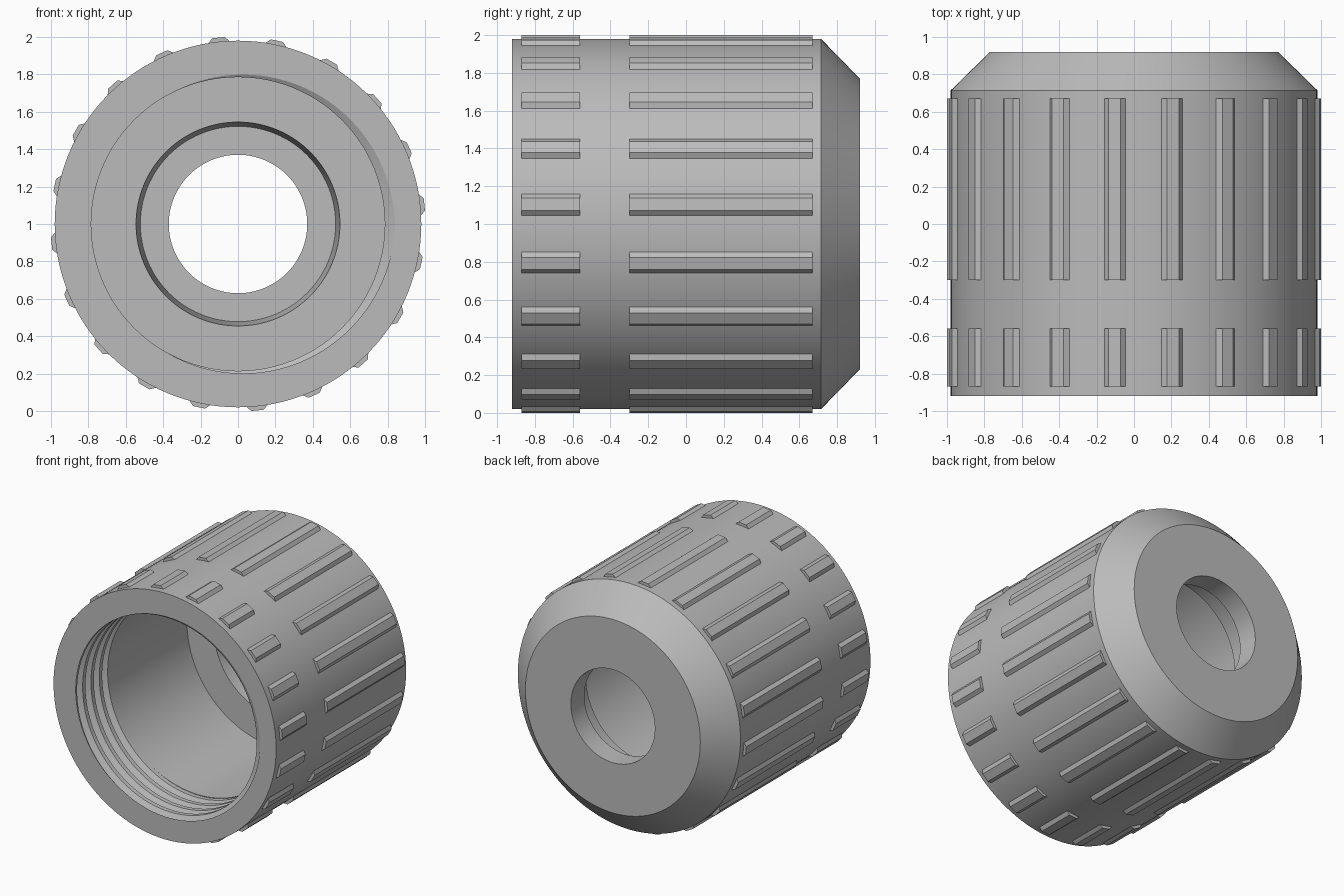
import bpy, bmesh
from math import sin, cos, pi, radians
from mathutils import Matrix, Vector

cube = bpy.data.objects.get("Cube")
if cube:
    bpy.data.objects.remove(cube, do_unlink=True)

grey = bpy.data.materials.new("plain_grey")
grey.use_nodes = True
color = (0.5, 0.5, 0.5, 1)
grey.diffuse_color = color
grey.node_tree.nodes["Principled BSDF"].inputs["Base Color"].default_value = color

AXIS = Vector((0, 0, 1))     # the cap lies along y, at this height
FRONT, BACK = -0.92, 0.92
THREAD_END = -0.5
PITCH = 0.105
BORE, GROOVE = 0.785, 0.84
HALF_GROOVE = 0.33           # as a share of the pitch
COLUMNS = 128


def finish(name, bm, smooth):
    bmesh.ops.recalc_face_normals(bm, faces=bm.faces)
    mesh = bpy.data.meshes.new(name)
    bm.to_mesh(mesh)
    bm.free()
    mesh.materials.append(grey)
    obj = bpy.data.objects.new(name, mesh)
    bpy.context.collection.objects.link(obj)
    if smooth:
        bpy.ops.object.select_all(action='DESELECT')
        obj.select_set(True)
        bpy.context.view_layer.objects.active = obj
        bpy.ops.object.shade_smooth_by_angle(angle=radians(30))
    return obj


def thread_radius(y, turn):
    u = (y - FRONT) / PITCH - turn
    d = abs(u - round(u)) / HALF_GROOVE
    return GROOVE - (GROOVE - BORE) * min(1, d)


def section(turn):
    """Closed radius/depth section of the cap at a share of one turn."""
    pts = [(0.37, BACK), (0.77, BACK), (0.98, 0.715), (0.98, FRONT)]
    # helical V groove, trimmed at the mouth and at the thread end
    for k in range(-1, 6):
        for b in (-HALF_GROOVE, 0, HALF_GROOVE):
            y = FRONT + PITCH * (k + b + turn)
            y = max(FRONT, min(THREAD_END, y))
            pts.append((thread_radius(y, turn), y))
    # smooth bore, floor, tapered seat and back wall
    pts += [(BORE, THREAD_END), (BORE, 0.48), (0.545, 0.48),
            (0.522, 0.75), (0.37, 0.75)]
    return pts


# Cap body with threaded bore
bm = bmesh.new()
rows = []
for i in range(COLUMNS + 1):
    turn = i / COLUMNS
    a = -2 * pi * turn
    rows.append([bm.verts.new(AXIS + Vector((r * cos(a), y, r * sin(a))))
                 for r, y in section(turn)])
for left, right in zip(rows, rows[1:]):
    n = len(left)
    for j in range(n):
        k = (j + 1) % n
        bm.faces.new((left[j], left[k], right[k], right[j]))
bmesh.ops.remove_doubles(bm, verts=bm.verts, dist=0.0001)
bmesh.ops.dissolve_degenerate(bm, edges=bm.edges, dist=0.0001)
finish("threaded_cap", bm, True)


# Grip ribs around the outside
def ribs(name, y0, y1, count=20):
    bm = bmesh.new()
    profile = [(-0.07, 0.965), (-0.033, 1.002), (0.033, 1.002), (0.07, 0.965)]
    for i in range(count):
        turn = Matrix.Rotation(radians(-6) + 2 * pi * i / count, 3, 'Y')
        ends = [[bm.verts.new(AXIS + turn @ Vector((x, y, z))) for x, z in profile]
                for y in (y0, y1)]
        for end in ends:
            bm.faces.new(end)
        for j in range(4):
            k = (j + 1) % 4
            bm.faces.new((ends[0][j], ends[0][k], ends[1][k], ends[1][j]))
    return finish(name, bm, False)


ribs("long_grip_ribs", -0.30, 0.67)
ribs("short_grip_ribs", -0.87, -0.56)
